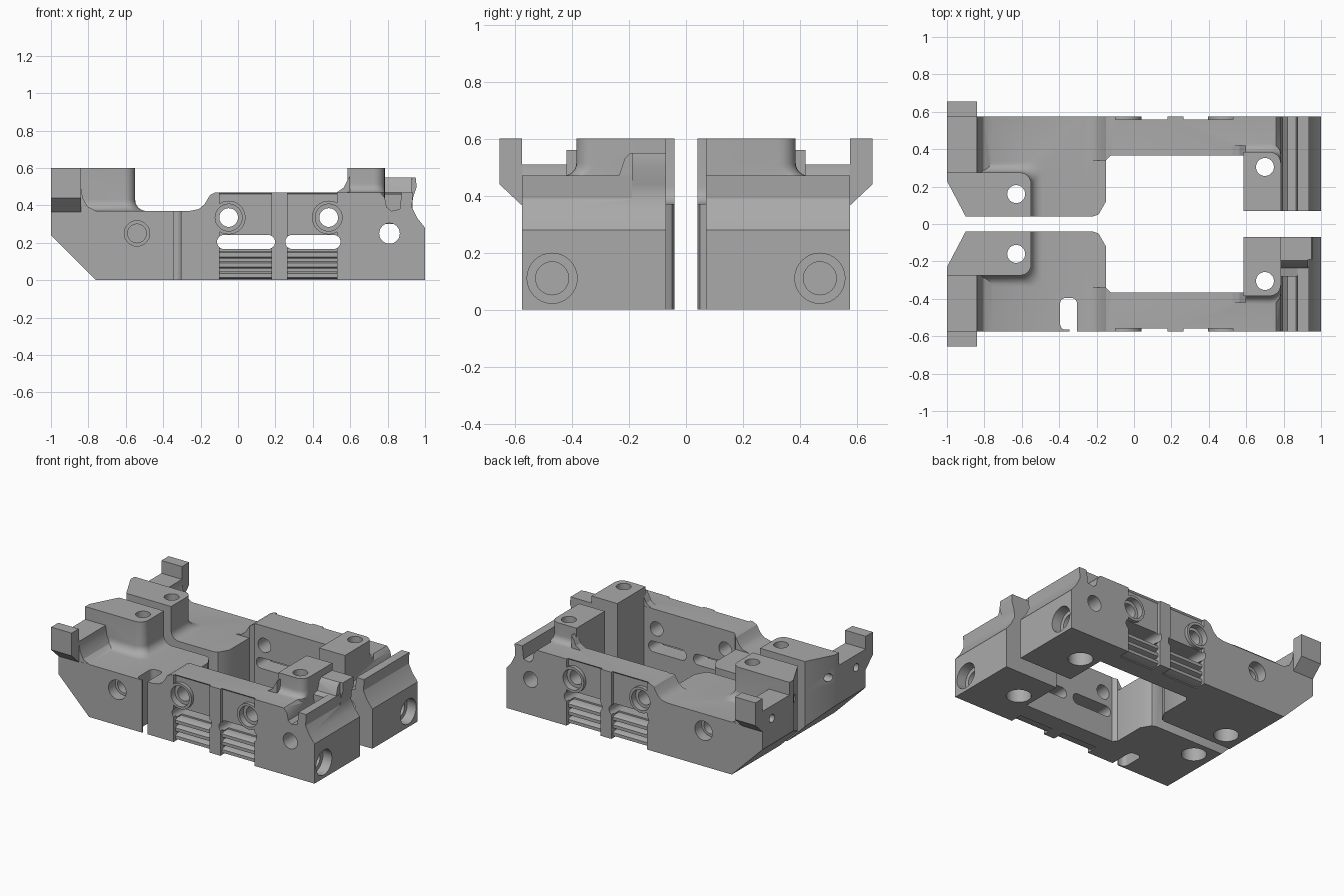
import bpy, bmesh, math
from mathutils import Vector, Matrix

cube = bpy.data.objects.get("Cube")
if cube:
    bpy.data.objects.remove(cube, do_unlink=True)

grey = bpy.data.materials.new("machined_grey")
grey.use_nodes = True
grey.diffuse_color = (0.4, 0.4, 0.4, 1)
grey.node_tree.nodes["Principled BSDF"].inputs["Base Color"].default_value = grey.diffuse_color

INNER, OUTER = 0.04, 0.575


def finish(name, bm):
    bmesh.ops.recalc_face_normals(bm, faces=bm.faces)
    mesh = bpy.data.meshes.new(name)
    bm.to_mesh(mesh)
    bm.free()
    mesh.materials.append(grey)
    ob = bpy.data.objects.new(name, mesh)
    bpy.context.collection.objects.link(ob)
    return ob


def place(axis, u, v, w):
    """Point from two profile coordinates and a distance along the axis."""
    return {'x': (w, u, v), 'y': (u, w, v), 'z': (u, v, w)}[axis]


def loft(name, axis, rings):
    """Close a solid through (profile, distance) rings."""
    bm = bmesh.new()
    rows = [[bm.verts.new(place(axis, u, v, w)) for u, v in pts] for pts, w in rings]
    for a, b in zip(rows, rows[1:]):
        for i in range(len(a)):
            j = (i + 1) % len(a)
            bm.faces.new((a[i], a[j], b[j], b[i]))
    bm.faces.new(rows[0])
    bm.faces.new(rows[-1])
    return finish(name, bm)


def prism(name, axis, pts, a, b):
    return loft(name, axis, [(pts, a), (pts, b)])


def rounded(x0, x1, y0, y1, radii, n=6):
    """Rectangle with a radius per corner, anticlockwise from lower left."""
    pts = []
    corners = [(x0, y0, 1, 1), (x1, y0, -1, 1), (x1, y1, -1, -1), (x0, y1, 1, -1)]
    for k, ((x, y, sx, sy), r) in enumerate(zip(corners, radii)):
        if not r:
            pts.append((x, y))
            continue
        for i in range(n + 1):
            t = math.pi * (1 + k / 2 + i / (2 * n))
            pts.append((x + sx * r + r * math.cos(t), y + sy * r + r * math.sin(t)))
    return pts


def circle(u, v, r, n=32):
    return [(u + r * math.cos(math.tau * i / n), v + r * math.sin(math.tau * i / n)) for i in range(n)]


def tower(name, x0, x1, y0, y1, base, flare, left, right, radius):
    """Upright block to z 0.6 whose foot flares out to the left, right and outer side."""
    rings = []
    for i in range(7):
        t = math.pi / 2 * i / 6
        f = flare * (1 - math.sin(t))
        rings.append((rounded(x0 - f * left, x1 + f * right, y0, y1 + f, (0, 0, radius, 0)),
                      base + flare * (1 - math.cos(t))))
    rings.insert(0, (rings[0][0], base - 0.1))
    rings.append((rings[-1][0], 0.6))
    return loft(name, 'z', rings)


def combine(ob, other, operation):
    mod = ob.modifiers.new("combine", 'BOOLEAN')
    mod.operation, mod.solver, mod.object = operation, 'EXACT', other
    graph = bpy.context.evaluated_depsgraph_get()
    mesh = bpy.data.meshes.new_from_object(ob.evaluated_get(graph))
    ob.modifiers.clear()
    ob.data = mesh
    bpy.data.objects.remove(other, do_unlink=True)


def add(ob, other):
    combine(ob, other, 'UNION')


def cut(ob, other):
    combine(ob, other, 'DIFFERENCE')


# Side frame, swept from its side profile
profile = [(-1, 0.24), (-0.76, 0), (1, 0), (1, 0.28), (0.96, 0.33), (0.93, 0.39), (0.935, 0.47),
           (0.875, 0.47), (0.865, 0.38), (0.82, 0.37), (0.795, 0.39), (0.785, 0.44), (0.76, 0.47),
           (-0.12, 0.47), (-0.15, 0.455), (-0.18, 0.405), (-0.21, 0.38), (-0.26, 0.37), (-1, 0.37)]
half = prism("back_frame_half", 'y', profile, INNER, OUTER)

# Central opening and lowered inner deck
opening = [(-0.22, -0.1), (-0.22, INNER), (-0.19, 0.05), (-0.15, 0.12), (-0.15, 0.34), (-0.125, 0.365),
           (0.585, 0.365), (0.585, 0.07), (1.1, 0.07), (1.1, -0.1)]
cut(half, prism("opening_cutter", 'z', opening, -0.1, 0.8))
cut(half, prism("deck_cutter", 'z', rounded(-0.3, -0.1, -0.1, 0.34, (0,) * 4), 0.37, 0.8))

# Upright mounting blocks
add(half, tower("left_tower", -1, -0.55, INNER, 0.275, 0.37, 0.06, 0, 1, 0.06))
add(half, tower("right_tower", 0.585, 0.785, 0.07, 0.385, 0.47, 0.045, 0, 0, 0.06))
add(half, prism("right_tower_foot", 'y', [(0.6, 0.42), (0.6, 0.56), (0.582, 0.53), (0.565, 0.495),
                                          (0.525, 0.468), (0.525, 0.42)], 0.366, 0.42))

# End wall with overhanging ear
ear = [(0.5, 0.3), (0.575, 0.365), (0.655, 0.44), (0.655, 0.6), (0.575, 0.6), (0.575, 0.51), (0.2, 0.51), (0.2, 0.3)]
add(half, prism("ear", 'x', ear, -1, -0.84))
add(half, prism("end_wall_fillet", 'y', [(-0.86, 0.34), (-0.86, 0.5), (-0.84, 0.5), (-0.83, 0.44), (-0.805, 0.395),
                                         (-0.76, 0.37), (-0.76, 0.34)], 0.2, 0.574))
cut(half, prism("corner_cutter", 'z', [(-1.1, -0.1), (-1.1, 0.23), (-1, 0.23), (-0.9, INNER), (-0.9, -0.1)], -0.1, 0.8))

# Recessed side panels with ribs, window slots and bosses
for x0, x1, hole in ((-0.1, 0.18, -0.05), (0.265, 0.53, 0.485)):
    cut(half, prism("panel_cutter", 'x', [(0.55, 0.17), (0.55, 0.46), (0.57, 0.48), (0.7, 0.48), (0.7, -0.1),
                                          (0.49, -0.1), (0.49, 0.17)], x0, x1))
    for z in (0.015, 0.07, 0.125):
        rib = [(0.47, z - 0.008), (0.535, z - 0.008), (0.555, z), (0.555, z + 0.022), (0.535, z + 0.032), (0.47, z + 0.032)]
        add(half, prism("rib", 'x', rib, x0 - 0.005, x1 + 0.005))
    add(half, prism("boss", 'y', circle(hole, 0.335, 0.09), 0.5, OUTER))
    cut(half, prism("counterbore", 'y', circle(hole, 0.335, 0.072), 0.53, 0.7))
    cut(half, prism("bolt_hole", 'y', circle(hole, 0.335, 0.05), 0.2, 0.7))
    slot = rounded(x0 - 0.012, x1 + 0.018, 0.167, 0.242, (0.036,) * 4)
    cut(half, prism("window_slot", 'y', slot, 0.2, 0.7))

# Cross holes in the sides
cut(half, prism("side_counterbore", 'y', circle(-0.54, 0.25, 0.068), 0.5, 0.7))
cut(half, prism("side_bore", 'y', circle(-0.54, 0.25, 0.05), 0.35, 0.7))
cut(half, prism("pin_hole", 'y', circle(0.81, 0.25, 0.055), 0, 0.7))

# Bores in the right end
cut(half, prism("end_counterbore", 'x', circle(0.47, 0.11, 0.088), 0.93, 1.1))
cut(half, prism("end_bore", 'x', circle(0.47, 0.11, 0.058), 0.7, 1.1))

# Small bores in the left end
for y, z in ((0.47, 0.42), (0.19, 0.45)):
    cut(half, prism("small_bore", 'x', circle(y, z, 0.028, 20), -1.1, -0.88))

# Vertical bolt holes, widened underneath
for x, y in ((-0.63, 0.16), (0.7, 0.305)):
    cut(half, prism("vertical_hole", 'z', circle(x, y, 0.048), -0.1, 0.8))
    cut(half, prism("foot_counterbore", 'z', circle(x, y, 0.08), -0.1, 0.1))

# Mirrored front half
front = half.copy()
front.data = half.data.copy()
front.name = "front_frame_half"
bpy.context.collection.objects.link(front)
front.data.transform(Matrix.Diagonal(Vector((1, -1, 1, 1))))
front.data.flip_normals()

# Front half only: hooked cable slot and raised end step
cut(front, prism("cable_slot", 'z', rounded(-0.395, -0.305, -0.565, -0.395, (0.03,) * 4), -0.1, 0.8))
cut(front, prism("cable_entry", 'z', rounded(-0.345, -0.305, -0.7, -0.44, (0,) * 4), -0.1, 0.8))
step = [(-0.07, 0.3), (-0.07, 0.55), (-0.195, 0.55), (-0.215, 0.53), (-0.235, 0.47), (-0.28, 0.46), (-0.28, 0.3)]
add(front, prism("end_step", 'x', step, 0.75, 0.93))
add(front, prism("end_step_lip", 'y', [(0.9, 0.35), (0.9, 0.55), (0.95, 0.55), (0.955, 0.5), (0.935, 0.44), (0.93, 0.35)],
                 -0.19, -0.07))

# Crisp edges with smooth bores
bpy.ops.object.select_all(action='DESELECT')
for ob in (half, front):
    ob.select_set(True)
bpy.context.view_layer.objects.active = half
bpy.ops.object.shade_smooth_by_angle(angle=math.radians(30))
